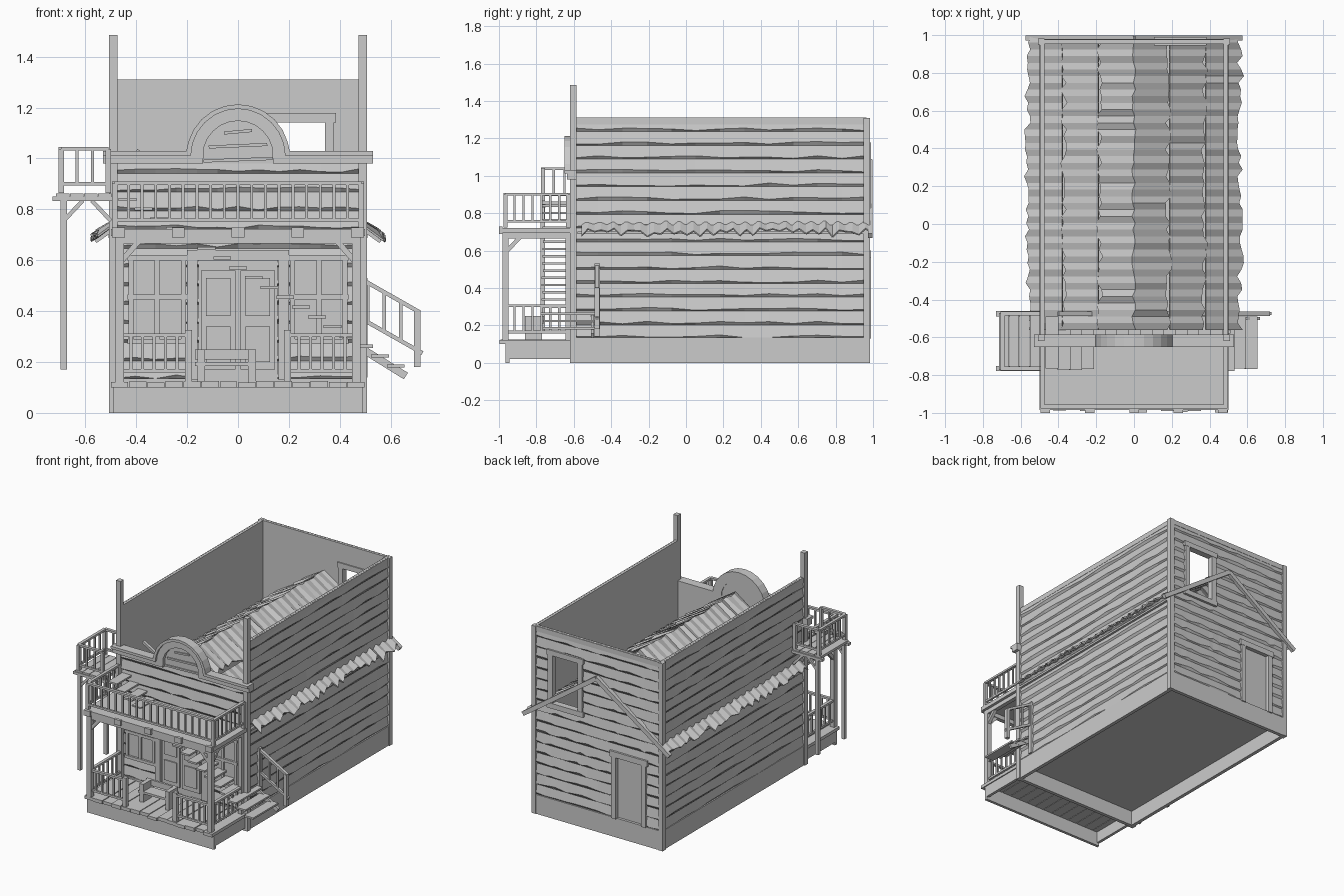
import bpy, bmesh, math, random
from mathutils import Vector, Matrix

random.seed(4)
cube = bpy.data.objects.get("Cube")
if cube:
    bpy.data.objects.remove(cube)

wood = bpy.data.materials.new("weathered_grey")
wood.use_nodes = True
GREY = (0.6, 0.6, 0.6, 1)
wood.diffuse_color = GREY
wood.node_tree.nodes["Principled BSDF"].inputs["Base Color"].default_value = GREY


class Part:
    """Collects boxes, beams and faces into one named object."""
    def __init__(self, name):
        self.name, self.bm = name, bmesh.new()

    def box(self, x0, x1, y0, y1, z0, z1):
        m = Matrix.Translation(((x0 + x1) / 2, (y0 + y1) / 2, (z0 + z1) / 2))
        m = m @ Matrix.Diagonal((abs(x1 - x0), abs(y1 - y0), abs(z1 - z0), 1))
        bmesh.ops.create_cube(self.bm, size=1, matrix=m)

    def bar(self, p, q, w=0.02, h=None):
        p, q = Vector(p), Vector(q)
        d = q - p
        up = Vector((0, 1, 0)) if abs(d.normalized().z) > 0.99 else Vector((0, 0, 1))
        side = up.cross(d).normalized()
        rot = Matrix((side, d.normalized().cross(side) * -1, d.normalized())).transposed()
        if rot.determinant() < 0:
            rot.col[0] *= -1
        m = Matrix.Translation((p + q) / 2) @ rot.to_4x4() @ Matrix.Diagonal((w, h or w, d.length, 1))
        bmesh.ops.create_cube(self.bm, size=1, matrix=m)

    def face(self, pts, toward):
        f = self.bm.faces.new([self.bm.verts.new(p) for p in pts])
        f.normal_update()
        if f.normal.dot(Vector(toward)) < 0:
            f.normal_flip()

    def prism(self, pts, y0, y1):
        n = len(pts)
        a = [self.bm.verts.new((x, y0, z)) for x, z in pts]
        b = [self.bm.verts.new((x, y1, z)) for x, z in pts]
        fs = [self.bm.faces.new(a), self.bm.faces.new(b[::-1])]
        fs += [self.bm.faces.new((a[i], b[i], b[(i + 1) % n], a[(i + 1) % n])) for i in range(n)]
        bmesh.ops.recalc_face_normals(self.bm, faces=fs)

    def done(self):
        me = bpy.data.meshes.new(self.name)
        self.bm.to_mesh(me)
        self.bm.free()
        me.materials.append(wood)
        ob = bpy.data.objects.new(self.name, me)
        bpy.context.collection.objects.link(ob)
        return ob


ROW = 0.0738


def clapboards(name, place, out, u0, u1, rows, holes=()):
    """Wavy lapped boards outside, flat lining inside; holes are (u0, u1, first_row, end_row)."""
    part = Part(name)
    us = {u0 + (u1 - u0) * i / 12 for i in range(13)}
    us = sorted(us | {h[0] for h in holes} | {h[1] for h in holes})
    out = Vector(out)
    for r in range(rows):
        z0, z1 = 0.13 + r * ROW, 0.13 + (r + 1) * ROW
        lip = [z0 + random.uniform(0.004, 0.02) for _ in us]
        for i in range(len(us) - 1):
            a, b = us[i], us[i + 1]
            if any(h[0] <= (a + b) / 2 <= h[1] and h[2] <= r < h[3] for h in holes):
                continue
            la, lb = place(a, 0.014, lip[i]), place(b, 0.014, lip[i + 1])
            part.face([place(a, 0.004, z1), place(b, 0.004, z1), lb, la], out)
            part.face([la, lb, place(b, 0.002, z0), place(a, 0.002, z0)], out)
            part.face([place(a, -0.012, z0), place(b, -0.012, z0),
                       place(b, -0.012, z1), place(a, -0.012, z1)], -out)
    part.done()


# Lapped walls
for s, side in ((-1, "right"), (1, "left")):
    clapboards(side + "_wall", lambda u, d, z: (s * (0.485 + d), u, z), (s, 0, 0), -0.6, 0.965, 16)
clapboards("back_wall", lambda u, d, z: (u, 0.965 + d, z), (0, 1, 0), -0.485, 0.485, 16,
           [(0.13, 0.36, 9, 14), (-0.36, -0.13, 0, 6)])
clapboards("front_wall", lambda u, d, z: (u, -0.6 - d, z), (0, -1, 0), -0.485, 0.485, 12)

# Skirting, floor, corner posts and wall caps
p = Part("base_skirting")
for s in (-1, 1):
    p.box(s * 0.475, s * 0.5, -0.6, 0.97, 0, 0.135)
p.box(-0.5, 0.5, 0.955, 0.98, 0, 0.135)
p.box(-0.5, 0.5, -0.615, -0.59, 0, 0.135)
p.box(-0.475, 0.475, -0.59, 0.955, 0.105, 0.13)
p.done()
p = Part("corner_posts")
for s in (-1, 1):
    p.box(s * 0.474, s * 0.508, -0.62, -0.585, 0, 1.485)
    p.box(s * 0.474, s * 0.508, 0.948, 0.983, 0, 1.31)
    p.box(s * 0.473, s * 0.497, -0.59, 0.95, 1.275, 1.31)
p.box(-0.48, 0.48, 0.953, 0.977, 1.275, 1.31)
p.done()

# Back window and door
p = Part("back_window_frame")
for x in (0.13, 0.36):
    p.box(x - 0.018, x + 0.018, 0.945, 0.988, 0.78, 1.16)
for z in (0.79, 1.16):
    p.box(0.105, 0.385, 0.945, 0.99, z - 0.018, z + 0.018)
p.done()
p = Part("back_door")
for x in (-0.36, -0.13):
    p.box(x - 0.018, x + 0.018, 0.945, 0.988, 0.13, 0.575)
p.box(-0.39, -0.1, 0.945, 0.99, 0.56, 0.6)
p.box(-0.345, -0.145, 0.95, 0.962, 0.13, 0.56)
p.done()

# Shaggy shingle roof in three lapped courses per slope
p = Part("shingle_roof")
N = 44
ridge = [random.uniform(-0.012, 0.012) for _ in range(N + 1)]
for s in (-1, 1):
    for c in range(3):
        hi, lo = c * 0.19, (c + 1) * 0.19
        ys = [-0.56 + 1.555 * i / N for i in range(N + 1)]
        top, bot = [], []
        for i, y in enumerate(ys):
            bump = (0.012 if i % 2 else -0.008) + random.uniform(-0.006, 0.006)
            xb = lo + random.uniform(-0.025, 0.012)
            top.append((ridge[i] if c == 0 else s * hi, y, 1.09 - hi * 0.7))
            bot.append((s * xb, y, 1.095 - xb * 0.7 + bump))
        for i in range(N):
            p.face([top[i], top[i + 1], bot[i + 1], bot[i]], (s * 0.5, 0, 1))
    p.bar((0, 0.985, 1.075), (s * 0.565, 0.985, 0.68), 0.025, 0.03)
    p.box(s * 0.485, s * 0.51, -0.58, 0.95, 0.688, 0.702)
roof = p.done()
mod = roof.modifiers.new("thickness", "SOLIDIFY")
mod.thickness = 0.008

# Facade cornice with raised arch
def arch_line(r, drop):
    arc = [(r * math.cos(a), 1.01 + r * math.sin(a))
           for a in (math.pi * (1 - k / 12) for k in range(13))]
    z = 1.03 - drop
    return [(-0.53, z), (-r, z)] + arc[1:-1] + [(r, z), (0.53, z)]


p = Part("arched_cornice")
for r0, r1, d0, d1, y in ((0.203, 0.185, 0, 0.018, -0.65), (0.185, 0.138, 0.018, 0.05, -0.635)):
    a, b = arch_line(r0, d0), arch_line(r1, d1)
    for i in range(len(a) - 1):
        p.prism([a[i], a[i + 1], b[i + 1], b[i]], y, -0.585)
p.done()
p = Part("arch_panel")
p.prism(arch_line(0.15, 0.05)[1:-1], -0.612, -0.59)
for k in range(3):
    w = 0.135 - 0.02 * k * k
    p.bar((-w, -0.615, 0.99 + k * 0.055), (w, -0.615, 1.0 + k * 0.055), 0.012)
p.done()

# Front door, columns and windows
p = Part("front_door")
p.box(-0.155, 0.155, -0.618, -0.6, 0.13, 0.6)
for s in (-1, 1):
    p.box(s * 0.16, s * 0.2, -0.63, -0.6, 0.13, 0.64)
    p.box(s * 0.01, s * 0.145, -0.63, -0.61, 0.17, 0.56)
    p.box(s * 0.03, s * 0.125, -0.638, -0.62, 0.38, 0.53)
    p.box(s * 0.03, s * 0.125, -0.638, -0.62, 0.2, 0.34)
p.box(-0.2, 0.2, -0.632, -0.6, 0.6, 0.64)
p.done()
p = Part("front_windows")
for s in (-1, 1):
    p.box(s * 0.215, s * 0.42, -0.618, -0.6, 0.28, 0.62)
    for x in (0.215, 0.318, 0.42):
        p.box(s * x - 0.01, s * x + 0.01, -0.63, -0.6, 0.28, 0.62)
    for z in (0.28, 0.455, 0.61):
        p.box(s * 0.2, s * 0.435, -0.632, -0.6, z - 0.01, z + 0.01)
p.done()

# Porch base and uneven deck planks
p = Part("porch_deck")
p.box(-0.49, 0.49, -0.965, -0.945, 0.0, 0.1)
for s in (-1, 1):
    p.box(s * 0.47, s * 0.49, -0.965, -0.61, 0.02, 0.1)
for k in range(14):
    x = -0.5 + k / 14
    p.box(x, x + 1 / 14 - 0.003, random.uniform(-1.0, -0.975), -0.61, 0.1, random.uniform(0.119, 0.127))
p.done()


def railing(part, p0, p1, z0, z1, count, w=0.014):
    """Two rails, two end posts and evenly spaced balusters."""
    (ax, ay), (bx, by) = p0, p1
    part.bar((ax, ay, z0), (bx, by, z0), w)
    part.bar((ax, ay, z1), (bx, by, z1), w * 1.5, w)
    for k in range(count + 1):
        t = k / count
        x, y = ax + (bx - ax) * t, ay + (by - ay) * t
        end = k in (0, count)
        part.bar((x, y, z0 - 0.035 if end else z0), (x, y, z1), w * (1.6 if end else 0.8))


# Porch posts, braces and rails
p = Part("porch_posts")
q = Part("porch_railing")
for s in (-1, 1):
    p.bar((s * 0.465, -0.965, 0.12), (s * 0.465, -0.965, 0.7), 0.034)
    p.bar((s * 0.465, -0.63, 0.12), (s * 0.465, -0.63, 0.7), 0.03)
    p.bar((s * 0.465, -0.965, 0.59), (s * 0.385, -0.965, 0.68), 0.022)
    p.bar((s * 0.465, -0.965, 0.59), (s * 0.465, -0.88, 0.68), 0.022)
    p.box(s * 0.45, s * 0.48, -0.98, -0.61, 0.665, 0.7)
    railing(q, (s * 0.465, -0.965), (s * 0.195, -0.965), 0.165, 0.305, 6)
    railing(q, (s * 0.465, -0.965), (s * 0.465, -0.63), 0.165, 0.305, 7)
    q.bar((s * 0.195, -0.965, 0.1), (s * 0.195, -0.965, 0.325), 0.028)
p.box(-0.48, 0.48, -0.98, -0.95, 0.665, 0.7)
p.done()
q.done()

# Balcony over the porch
p = Part("balcony")
p.box(-0.5, 0.5, -0.985, -0.61, 0.695, 0.722)
for x in (-0.47, -0.235, 0, 0.235, 0.47):
    p.box(x - 0.025, x + 0.025, -1.0, -0.98, 0.69, 0.728)
railing(p, (-0.485, -0.965), (0.485, -0.965), 0.758, 0.902, 18)
for s in (-1, 1):
    railing(p, (s * 0.485, -0.965), (s * 0.485, -0.63), 0.758, 0.902, 7)
p.done()

# Long stair crossing the facade
p = Part("stair_treads")
for k in range(18):
    x = 0.62 - k * 0.062
    z = 0.185 + k * 0.0385
    p.box(x - 0.035, x + 0.035, -0.78 + random.uniform(0, 0.015), -0.49, z - 0.006, z + 0.006)
p.bar((0.66, -0.5, 0.145), (0.45, -0.5, 0.275), 0.016, 0.03)
p.done()
p = Part("stair_handrail")
p.bar((0.715, -0.475, 0.395), (-0.4, -0.475, 1.03), 0.022, 0.016)
p.bar((0.725, -0.475, 0.235), (0.3, -0.475, 0.475), 0.016)
for x in (0.705, 0.64, 0.575, 0.51):
    base = 0.18 if x > 0.7 else 0.24 + (0.715 - x) * 0.57
    p.bar((x, -0.475, base), (x, -0.475, 0.4 + (0.705 - x) * 0.57), 0.026 if x > 0.7 else 0.013)
p.box(0.48, 0.51, -0.49, -0.46, 0.14, 0.53)
p.done()

# Side landing on legs
p = Part("side_landing")
for k in range(4):
    x = -0.715 + k * 0.055
    p.box(x, x + 0.052, -0.785 + random.uniform(0, 0.012), -0.47, 0.845, 0.862)
for y in (-0.765, -0.475):
    p.box(-0.73, -0.48, y - 0.014, y + 0.014, 0.832, 0.85)
    p.bar((-0.685, y, 0.17), (-0.685, y, 0.835), 0.024)
    p.bar((-0.685, y, 0.755), (-0.61, y, 0.835), 0.016)
    p.bar((-0.5, y, 0.755), (-0.575, y, 0.835), 0.016)
    railing(p, (-0.695, y), (-0.51, y), 0.9, 1.038, 3)
railing(p, (-0.695, -0.765), (-0.695, -0.475), 0.9, 1.038, 5)
p.done()

# Porch bench
p = Part("porch_bench")
p.box(-0.17, 0.07, -0.86, -0.77, 0.185, 0.2)
for x in (-0.16, 0.04):
    p.box(x, x + 0.03, -0.86, -0.77, 0.12, 0.25)
p.box(-0.17, 0.07, -0.775, -0.76, 0.21, 0.25)
p.done()
